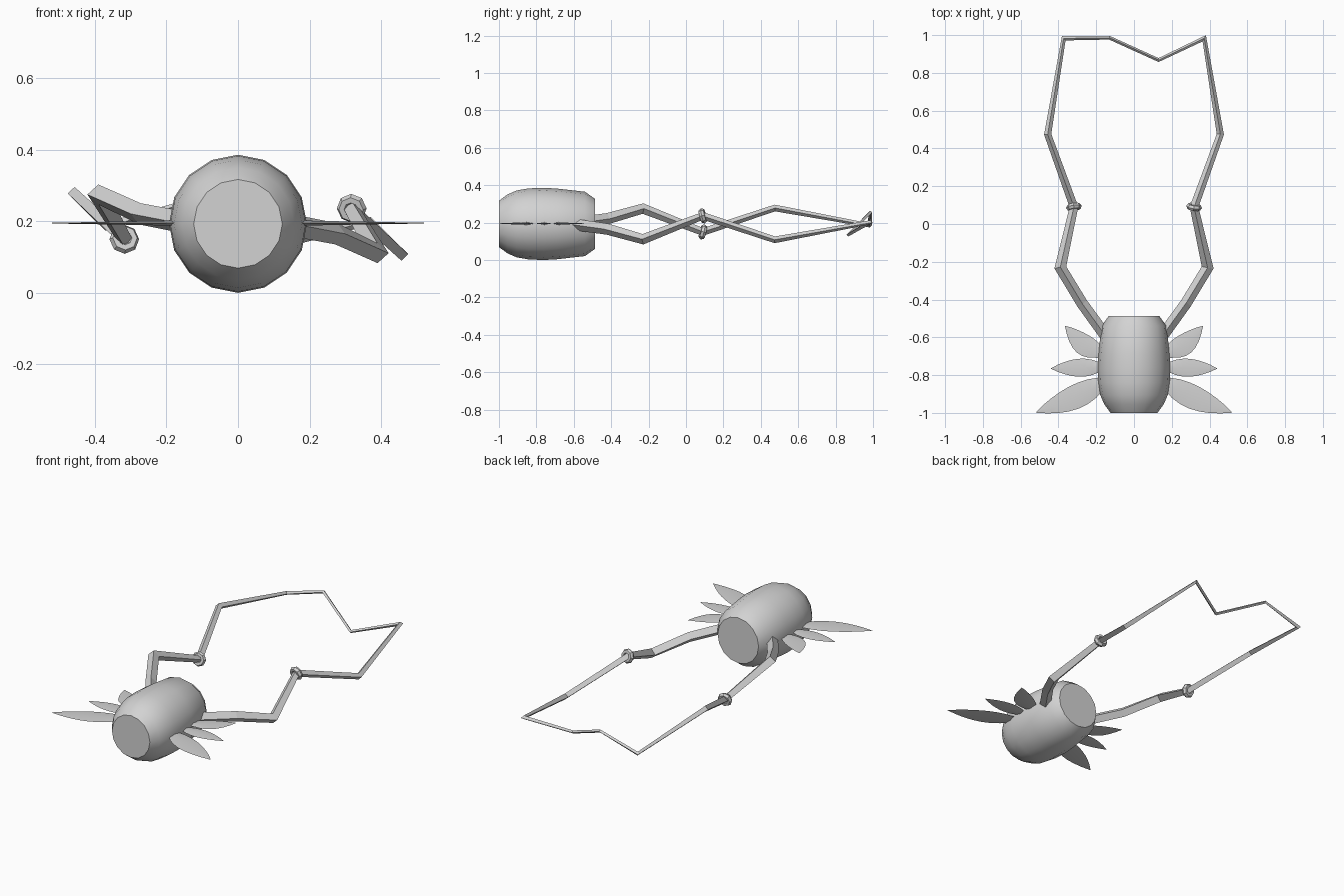
import bpy, bmesh, math
from mathutils import Vector

if "Cube" in bpy.data.objects:
    bpy.data.objects.remove(bpy.data.objects["Cube"])

ZC = 0.193  # height of the bead axis

grey = bpy.data.materials.new("plain_grey")
grey.diffuse_color = (0.65, 0.65, 0.65, 1)
grey.use_nodes = True
grey.node_tree.nodes["Principled BSDF"].inputs["Base Color"].default_value = grey.diffuse_color


def finish(name, bm, smooth=None):
    bmesh.ops.recalc_face_normals(bm, faces=bm.faces)
    me = bpy.data.meshes.new(name)
    bm.to_mesh(me)
    bm.free()
    ob = bpy.data.objects.new(name, me)
    bpy.context.collection.objects.link(ob)
    me.materials.append(grey)
    if smooth:
        bpy.ops.object.select_all(action='DESELECT')
        ob.select_set(True)
        bpy.context.view_layer.objects.active = ob
        bpy.ops.object.shade_smooth_by_angle(angle=math.radians(smooth))
    return ob


def skin(bm, rings, caps=True):
    """Bridge equal-length rings of points, with flat end caps."""
    vs = [[bm.verts.new(p) for p in r] for r in rings]
    n = len(vs[0])
    for a, b in zip(vs, vs[1:]):
        for i in range(n):
            bm.faces.new((a[i], a[(i + 1) % n], b[(i + 1) % n], b[i]))
    if caps:
        bm.faces.new(vs[0])
        bm.faces.new(vs[-1])


# Barrel bead lying along y
profile = [(-1, 0.124), (-0.955, 0.157), (-0.905, 0.179), (-0.84, 0.19), (-0.76, 0.193),
           (-0.69, 0.189), (-0.54, 0.172), (-0.487, 0.134)]
bm = bmesh.new()
skin(bm, [[(r * math.cos(k * math.tau / 16), y, ZC + r * math.sin(k * math.tau / 16))
           for k in range(16)] for y, r in profile])
finish("barrel_bead", bm, 40)

# Cord: one side, mirrored in x and flipped in height for the other side
side = [  # x, y, height above axis, half thickness
    (0.13, -0.62, 0.0, 0.031), (0.275, -0.42, -0.028, 0.03), (0.39, -0.23, -0.082, 0.028),
    (0.318, 0.09, 0.043, 0.021), (0.457, 0.475, -0.085, 0.018), (0.372, 0.983, 0.008, 0.011)]
path = [(-x, y, ZC - h, r) for x, y, h, r in side]
path += [(-0.13, 0.986, ZC + 0.062, 0.009), (0.13, 0.868, ZC - 0.058, 0.009)]
path += [(x, y, ZC + h, r) for x, y, h, r in reversed(side)]
pts = [Vector(p[:3]) for p in path]
rings = []
for i, p in enumerate(pts):
    d_in = (p - pts[max(i - 1, 0)]).normalized()
    d_out = (pts[min(i + 1, len(pts) - 1)] - p).normalized()
    t = (d_in + d_out).normalized()
    # widen the section at bends so the mitre keeps its thickness
    mitre = 1.0
    if 0 < i < len(pts) - 1:
        mitre = min(1 / max(t.dot(d_in), 0.1), 1.8)
    across = t.cross(Vector((0, 0, 1))).normalized()
    up = across.cross(t)
    r = path[i][3]
    rings.append([p + across * r * mitre, p + up * r, p - across * r * mitre, p - up * r])
bm = bmesh.new()
skin(bm, rings)
finish("cord", bm)

# Knots: small tilted rings around the cord
for s, label in ((-1, "left"), (1, "right")):
    centre = Vector((0.318 * s, 0.09, ZC + 0.043 * s))
    axis = Vector((0.15 * s, 1, 0.25 * s)).normalized()
    u = axis.cross(Vector((0, 0, 1))).normalized()
    v = u.cross(axis)
    loops = []
    for k in range(9):
        a = k * math.tau / 8
        radial = u * math.cos(a) + v * math.sin(a)
        loops.append([centre + radial * (0.027 + 0.015 * math.cos(b)) + axis * 0.016 * math.sin(b)
                      for b in [j * math.tau / 6 for j in range(6)]])
    bm = bmesh.new()
    skin(bm, loops, caps=False)
    bmesh.ops.remove_doubles(bm, verts=bm.verts, dist=1e-5)
    finish(label + "_knot", bm, 40)

# Leaf blades: base, tip, half width, sideways bow
blades = {"rear": ((0.15, -0.695), (0.365, -0.54), 0.056, -0.022),
          "middle": ((0.15, -0.757), (0.44, -0.765), 0.048, 0.0),
          "front": ((0.13, -0.82), (0.52, -0.998), 0.064, -0.012)}
for s, label in ((-1, "left"), (1, "right")):
    for part, (base, tip, width, bow) in blades.items():
        a, b = Vector(base), Vector(tip)
        d = (b - a).normalized()
        n = Vector((-d.y, d.x))
        rings = []
        for k in range(9):
            f = k / 8
            c = a.lerp(b, f) + n * bow * math.sin(math.pi * f)
            w = max(width * math.sin(math.pi * f ** 0.85) ** 0.85 if 0 < f < 1 else 0, 0.001)
            if k == 0:
                w = width * 0.35
            h = 0.001 + 0.007 * (1 - f)
            left, right = c + n * w, c - n * w
            rings.append([(left.x * s, left.y, ZC + 0.002), (c.x * s, c.y, ZC + 0.002 + h),
                          (right.x * s, right.y, ZC + 0.002), (c.x * s, c.y, ZC + 0.002 - h)])
        bm = bmesh.new()
        skin(bm, rings)
        finish(f"{label}_{part}_leaf", bm, 40)
